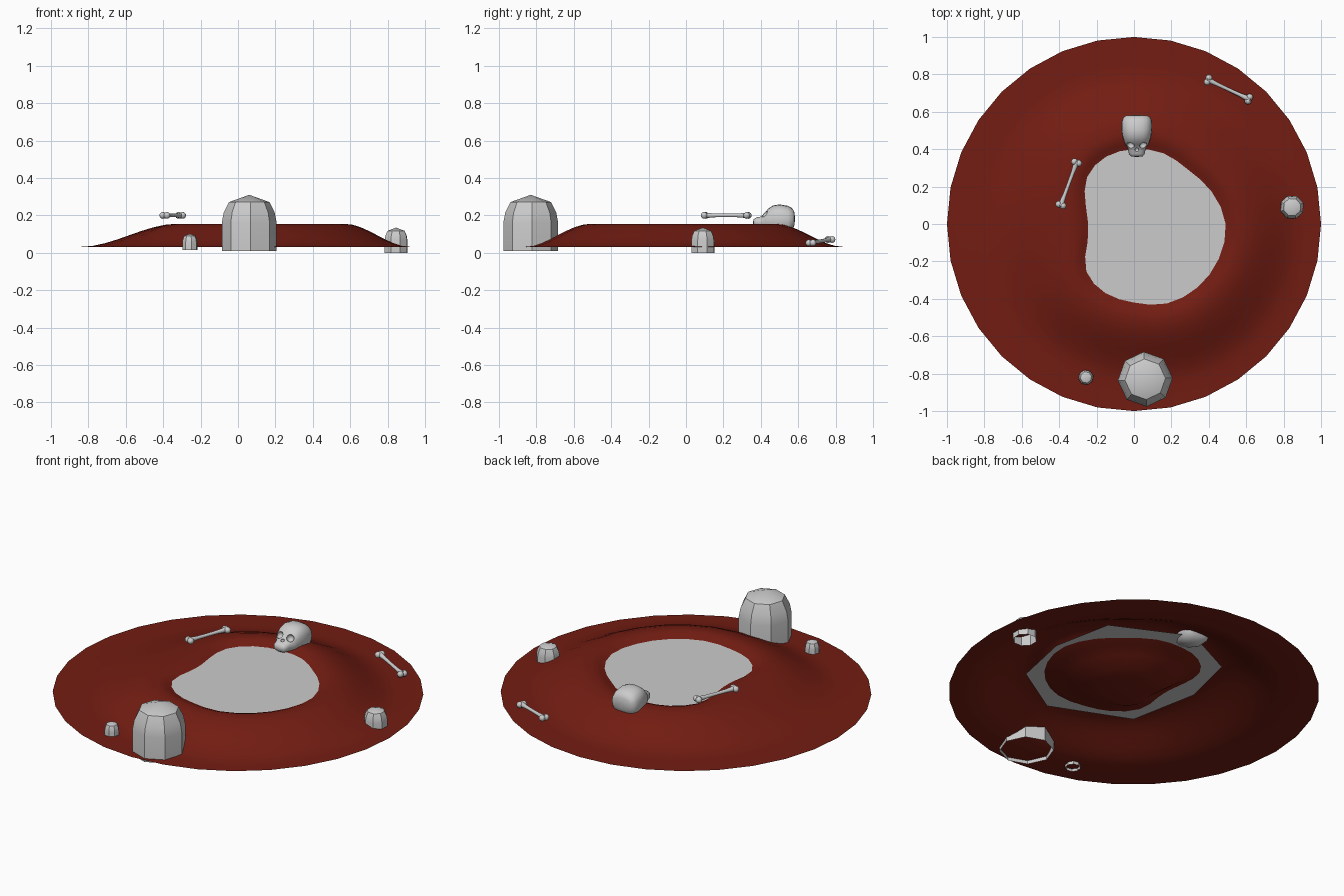
import bpy, bmesh, math
from mathutils import Vector, Matrix

if "Cube" in bpy.data.objects:
    bpy.data.objects.remove(bpy.data.objects["Cube"])


def finish(bm, name, angle=40, color=None):
    bmesh.ops.recalc_face_normals(bm, faces=bm.faces)
    me = bpy.data.meshes.new(name)
    bm.to_mesh(me)
    bm.free()
    if angle:
        for p in me.polygons:
            p.use_smooth = True
        me.set_sharp_from_angle(angle=math.radians(angle))
    if color:
        mat = bpy.data.materials.new(name + "_colour")
        mat.diffuse_color = color
        mat.use_nodes = True
        mat.node_tree.nodes["Principled BSDF"].inputs["Base Color"].default_value = mat.diffuse_color
        me.materials.append(mat)
    ob = bpy.data.objects.new(name, me)
    bpy.context.scene.collection.objects.link(ob)
    return ob


def loft(bm, rings, start=None, end=None):
    """Bridge rings of points; optional tip points close the ends."""
    vr = [[bm.verts.new(p) for p in r] for r in rings]
    n = len(vr[0])
    for a, b in zip(vr, vr[1:]):
        for i in range(n):
            j = (i + 1) % n
            bm.faces.new((a[i], a[j], b[j], b[i]))
    for tip, r in ((start, vr[0]), (end, vr[-1])):
        if tip is not None:
            t = bm.verts.new(tip)
            for i in range(n):
                bm.faces.new((t, r[i], r[(i + 1) % n]))


def smooth(t):
    t = max(0, min(1, t))
    return t * t * (3 - 2 * t)


# Mound: disc with raised lip around an irregular crater
SHORE = [.49, .45, .41, .41, .40, .39, .355, .28, .245, .27, .36, .40, .42, .46, .48, .49]
N = 32


def shore(i):
    k = i // 2
    if i % 2 == 0:
        return SHORE[k % 16]
    p = [SHORE[(k + d) % 16] for d in (-1, 0, 1, 2)]
    return (9 * (p[1] + p[2]) - p[0] - p[3]) / 16


def mound_ring(step):
    kind, t = step
    pts = []
    for i in range(N):
        c = shore(i)
        lip = c + .08
        foot = max(.84, min(.92, lip + .36))
        if kind == "bowl":
            r, z = c * t, .045 + .085 * smooth((t - .35) / .65) if t < 1 else .13
        elif kind == "lip":
            r, z = c + .08 * t, .13 + .025 * math.sin(t * math.pi / 2)
        elif kind == "slope":
            r, z = lip + (foot - lip) * t, .155 - .123 * smooth(t)
        else:
            r, z = 1, .03
        a = 2 * math.pi * i / N
        pts.append((r * math.cos(a), r * math.sin(a), z))
    return pts


steps = [("bowl", t) for t in (.25, .5, .7, .85, 1)]
steps += [("lip", t) for t in (.33, .66, 1)]
steps += [("slope", t / 8) for t in range(1, 9)] + [("rim", 1)]
bm = bmesh.new()
loft(bm, [mound_ring(s) for s in steps], start=(0, 0, .045))
finish(bm, "crater_mound", 80, (.17, .012, .006, 1))

# Pool: flat irregular polygon filling the crater
bm = bmesh.new()
bm.faces.new([bm.verts.new((x, y, .13)) for x, y in (
    (.53, -.02), (.46, .33), (.03, .54), (-.30, .38), (-.38, .05),
    (-.30, -.36), (.15, -.55), (.46, -.36))])
finish(bm, "pool_surface", 0)


# Rocks: eight-sided domed stumps, open underneath
def rock(name, x, y, z, r, h, turn):
    prof = ((1, 0), (1, .5), (.93, .68), (.74, .87))
    rings = [[(x + r * k * math.cos(turn + i * math.pi / 4),
               y + r * k * math.sin(turn + i * math.pi / 4), z + h * t)
              for i in range(8)] for k, t in prof]
    bm = bmesh.new()
    loft(bm, rings, end=(x, y, z + h))
    finish(bm, name, 35)


rock("large_rock", .06, -.83, .01, .147, .30, .05)
rock("medium_rock", .845, .09, 0, .065, .135, .35)
rock("small_rock", -.257, -.82, .015, .041, .087, .2)


# Bones: waisted shaft with two knuckles on each end
def bone(name, p, q):
    p, q = Vector(p), Vector(q)
    half = (q - p).length / 2
    ax = (q - p).normalized()
    side = Vector((0, 0, 1)).cross(ax).normalized()
    m = Matrix((ax, side, ax.cross(side))).transposed().to_4x4()
    m.translation = (p + q) / 2
    bm = bmesh.new()
    prof = ((-.95, .017), (-.8, .014), (-.5, .0105), (0, .0095), (.5, .0105), (.8, .014), (.95, .017))
    loft(bm, [[(half * t, r * math.cos(k * math.pi / 5), r * math.sin(k * math.pi / 5))
               for k in range(10)] for t, r in prof], (-half, 0, 0), (half, 0, 0))
    for sx in (-1, 1):
        for sy in (-1, 1):
            bmesh.ops.create_uvsphere(bm, u_segments=12, v_segments=8, radius=.018,
                                      matrix=Matrix.Translation((sx * (half - .012), sy * .012, 0)))
    bm.transform(m)
    finish(bm, name)


bone("inner_bone", (-.395, .09, .2), (-.303, .34, .2))
bone("outer_bone", (.385, .775, .072), (.625, .663, .052))

# Skull: squarish sections lofted from the back of the head to the teeth
SX = .015
sections = (  # y, half width, bottom z, top z
    (.580, .056, .150, .215), (.570, .073, .120, .237), (.545, .082, .100, .251),
    (.500, .082, .095, .259), (.465, .076, .105, .253), (.440, .068, .115, .236),
    (.425, .062, .122, .220), (.410, .050, .128, .203), (.395, .046, .130, .193),
    (.375, .042, .135, .188), (.362, .032, .143, .180))


def section(y, w, z0, z1):
    pts = []
    for i in range(20):
        c, s = math.cos(i * math.pi / 10), math.sin(i * math.pi / 10)
        e = .8
        pts.append((SX + w * math.copysign(abs(c) ** e, c), y,
                    (z0 + z1) / 2 + (z1 - z0) / 2 * math.copysign(abs(s) ** e, s)))
    return pts


bm = bmesh.new()
loft(bm, [section(*s) for s in sections], (SX, .583, .182), (SX, .358, .162))
skull = finish(bm, "skull", 50)

# Eye sockets and nose hole cut into the face
bm = bmesh.new()
for x, y, z, r in ((SX - .034, .422, .207, .021), (SX + .034, .422, .207, .021), (SX, .398, .192, .011)):
    bmesh.ops.create_uvsphere(bm, u_segments=14, v_segments=9, radius=r,
                              matrix=Matrix.Translation((x, y, z)))
cutter = finish(bm, "socket_cutter", 60)
cutter.hide_render = True
mod = skull.modifiers.new("sockets", "BOOLEAN")
mod.operation, mod.solver, mod.object = "DIFFERENCE", "EXACT", cutter
bpy.context.view_layer.objects.active = skull
bpy.ops.object.modifier_apply(modifier=mod.name)
bpy.data.objects.remove(cutter)
skull.data.set_sharp_from_angle(angle=math.radians(50))
